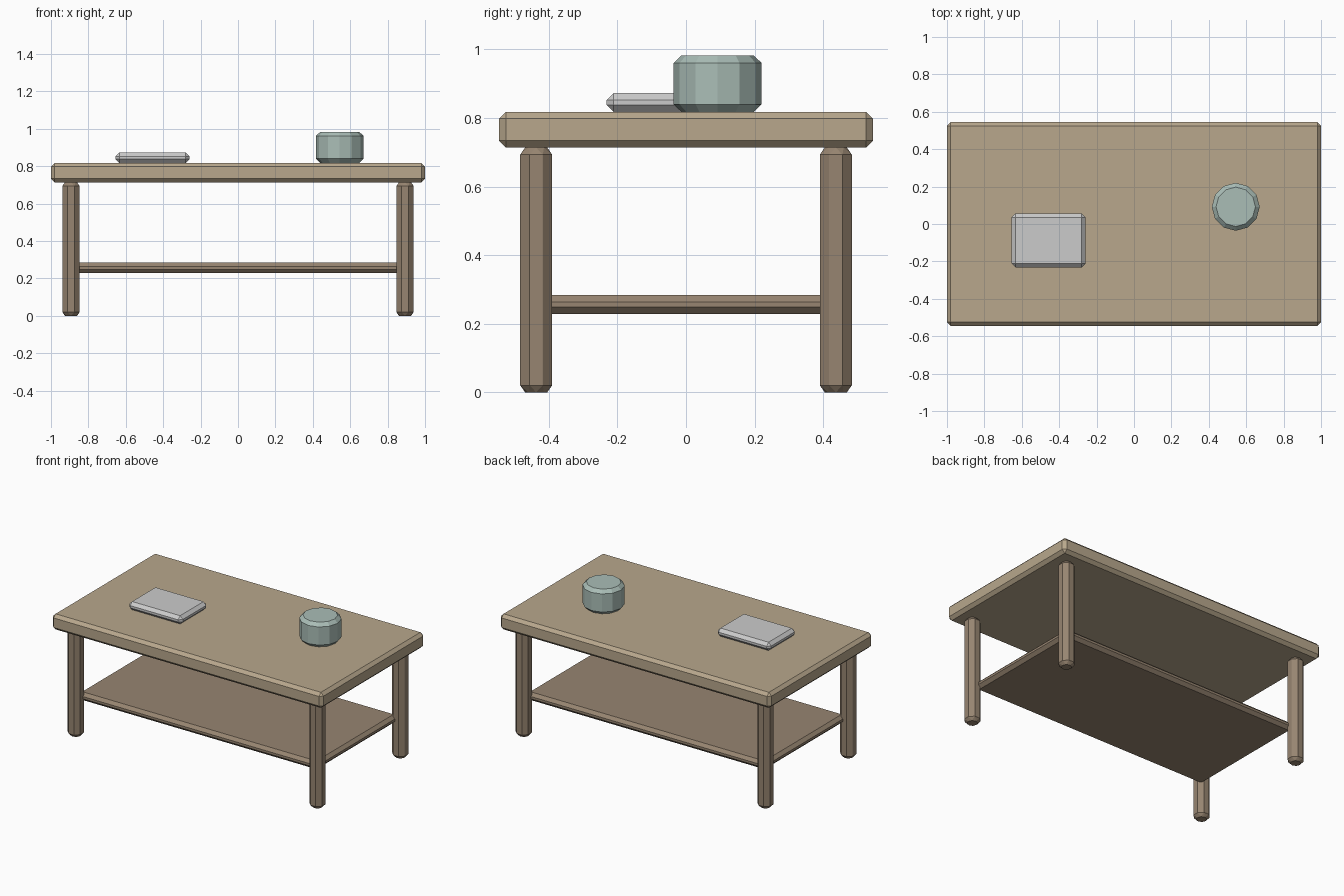
import bpy

if "Cube" in bpy.data.objects:
    bpy.data.objects.remove(bpy.data.objects["Cube"])


def material(name, rgb):
    m = bpy.data.materials.new(name)
    m.diffuse_color = (*rgb, 1)
    m.use_nodes = True
    m.node_tree.nodes["Principled BSDF"].inputs["Base Color"].default_value = m.diffuse_color
    return m


WOOD = material("light_wood", (0.48, 0.39, 0.265))
DARK = material("dark_wood", (0.31, 0.235, 0.165))
GLAZE = material("green_glaze", (0.40, 0.51, 0.47))


def finish(name, mat, width):
    """Name the active object and chamfer its sharp edges."""
    ob = bpy.context.object
    ob.name = name
    if mat:
        ob.data.materials.append(mat)
    mod = ob.modifiers.new("chamfer", "BEVEL")
    mod.width = width
    mod.segments = 1
    mod.limit_method = "ANGLE"
    mod.angle_limit = 0.6
    return ob


def box(name, x, y, z0, z1, sx, sy, mat=None, width=0.02):
    bpy.ops.mesh.primitive_cube_add(size=1, location=(x, y, (z0 + z1) / 2))
    bpy.context.object.scale = (sx, sy, z1 - z0)
    bpy.ops.object.transform_apply(location=False, rotation=False, scale=True)
    return finish(name, mat, width)


def cylinder(name, x, y, z0, z1, radius, sides, mat, width=0.02):
    bpy.ops.mesh.primitive_cylinder_add(
        vertices=sides, radius=radius, depth=z1 - z0,
        location=(x, y, (z0 + z1) / 2))
    return finish(name, mat, width)


# Table top and lower shelf
box("table_top", 0, 0, 0.714, 0.818, 2.0, 1.09, WOOD)
box("lower_shelf", 0, 0, 0.229, 0.284, 1.77, 0.855, DARK)

# Four faceted legs
for side, x in (("left", -0.893), ("right", 0.893)):
    for end, y in (("front", -0.437), ("back", 0.437)):
        cylinder(f"{end}_{side}_leg", x, y, 0, 0.714, 0.0545, 8, DARK, 0.0206)

# Book and lidded pot on the table
box("book", -0.457, -0.088, 0.818, 0.873, 0.395, 0.287)
cylinder("pot", 0.544, 0.092, 0.818, 0.983, 0.128, 12, GLAZE, 0.022)
